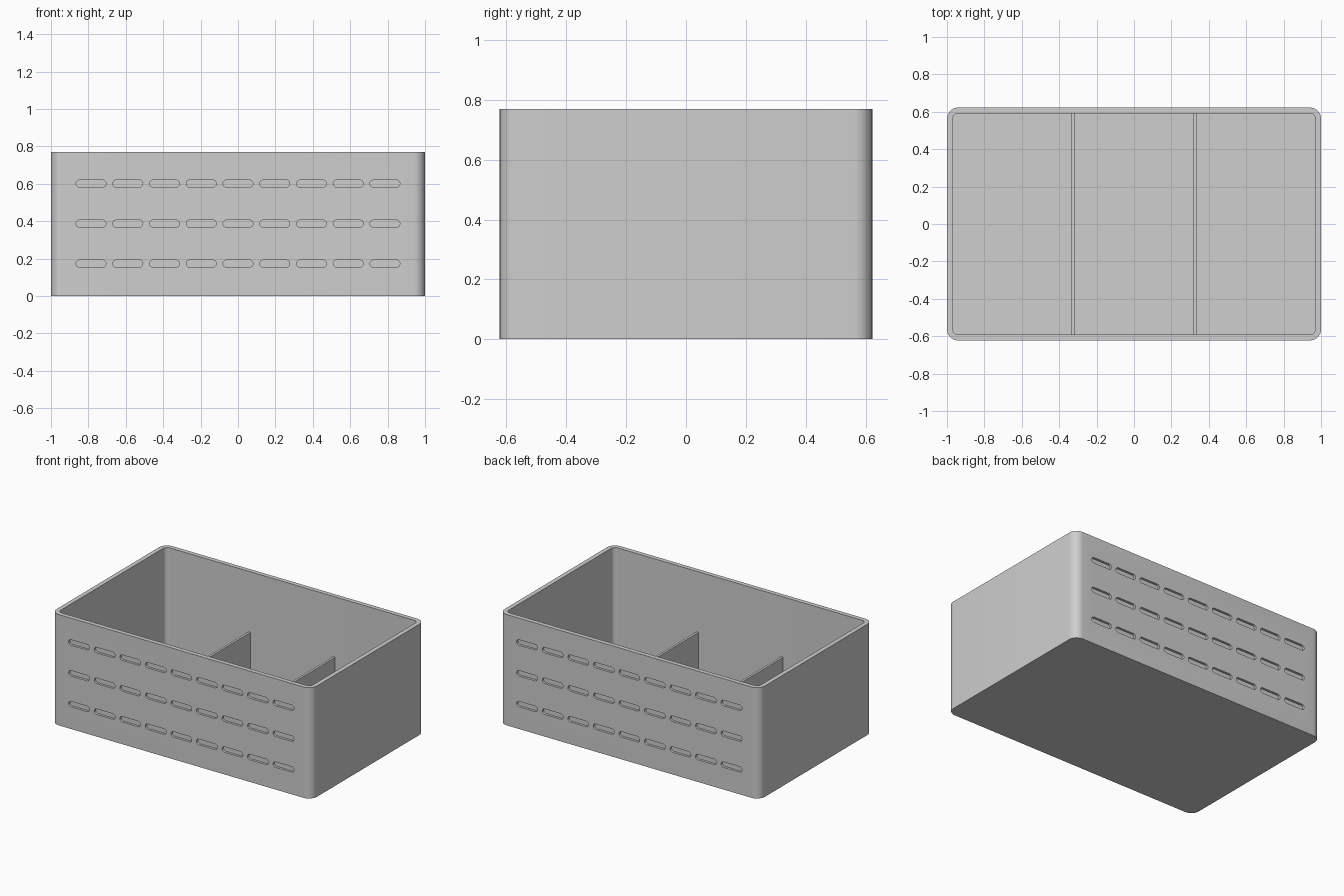
import bpy, bmesh, math

cube = bpy.data.objects.get("Cube")
if cube:
    bpy.data.objects.remove(cube, do_unlink=True)

LENGTH, DEPTH, HEIGHT = 2.0, 1.245, 0.77
WALL, FLOOR = 0.031, 0.03
CORNER = 0.06

grey = bpy.data.materials.new("plain grey")
grey.use_nodes = True
grey.diffuse_color = (0.62, 0.62, 0.62, 1)
grey.node_tree.nodes["Principled BSDF"].inputs["Base Color"].default_value = grey.diffuse_color


def make_object(name, bm):
    bmesh.ops.recalc_face_normals(bm, faces=bm.faces)
    mesh = bpy.data.meshes.new(name)
    bm.to_mesh(mesh)
    bm.free()
    mesh.materials.append(grey)
    obj = bpy.data.objects.new(name, mesh)
    bpy.context.collection.objects.link(obj)
    return obj


def rounded_outline(width, height, radius, steps):
    """Points of a rounded rectangle centred on the origin."""
    points = []
    for corner, (sx, sy) in enumerate([(1, 1), (-1, 1), (-1, -1), (1, -1)]):
        for i in range(steps + 1):
            a = math.radians(90 * (corner + i / steps))
            points.append((sx * (width / 2 - radius) + radius * math.cos(a),
                           sy * (height / 2 - radius) + radius * math.sin(a)))
    return points


def loft(bm, rings):
    """Skin a list of point rings and cap both ends."""
    loops = [[bm.verts.new(p) for p in ring] for ring in rings]
    for low, high in zip(loops, loops[1:]):
        for i in range(len(low)):
            j = (i + 1) % len(low)
            bm.faces.new((low[i], low[j], high[j], high[i]))
    bm.faces.new(loops[0])
    bm.faces.new(loops[-1])


# Open tub: outer wall, rim, inner wall and floor in one skin
outer = rounded_outline(LENGTH, DEPTH, CORNER, 10)
inner = rounded_outline(LENGTH - 2 * WALL, DEPTH - 2 * WALL, CORNER - WALL, 10)
bm = bmesh.new()
loft(bm, [[(x, y, z) for x, y in outline] for outline, z in
          ((outer, 0), (outer, HEIGHT), (inner, HEIGHT), (inner, FLOOR))])
tub = make_object("tub", bm)

# Shallow grip slots on the front and back walls
slot_depth = 0.016
slot = rounded_outline(0.16, 0.038, 0.0185, 6)
bm = bmesh.new()
for side in (-1, 1):
    for row in range(3):
        for column in range(9):
            cx = (column - 4) * 0.1964
            cz = 0.173 + row * 0.214
            loft(bm, [[(cx + x, side * y, cz + z) for x, z in slot]
                      for y in (DEPTH / 2 - slot_depth, DEPTH / 2 + 0.02)])
cutter = make_object("slot_cutter", bm)
cutter.hide_render = True

cut = tub.modifiers.new("slots", 'BOOLEAN')
cut.operation = 'DIFFERENCE'
cut.solver = 'EXACT'
cut.object = cutter
bpy.ops.object.select_all(action='DESELECT')
tub.select_set(True)
bpy.context.view_layer.objects.active = tub
bpy.ops.object.modifier_apply(modifier=cut.name)
bpy.data.objects.remove(cutter, do_unlink=True)
bpy.ops.object.shade_smooth_by_angle(angle=math.radians(30))

# Two low dividers let into the walls and floor
for name, x in (("right_divider", -0.325), ("left_divider", 0.325)):
    bm = bmesh.new()
    bmesh.ops.create_cube(bm, size=1)
    bottom, top = FLOOR - 0.01, 0.35
    bmesh.ops.scale(bm, vec=(0.016, DEPTH - 2 * WALL + 0.01, top - bottom), verts=bm.verts)
    bmesh.ops.translate(bm, vec=(x, 0, (top + bottom) / 2), verts=bm.verts)
    make_object(name, bm)
